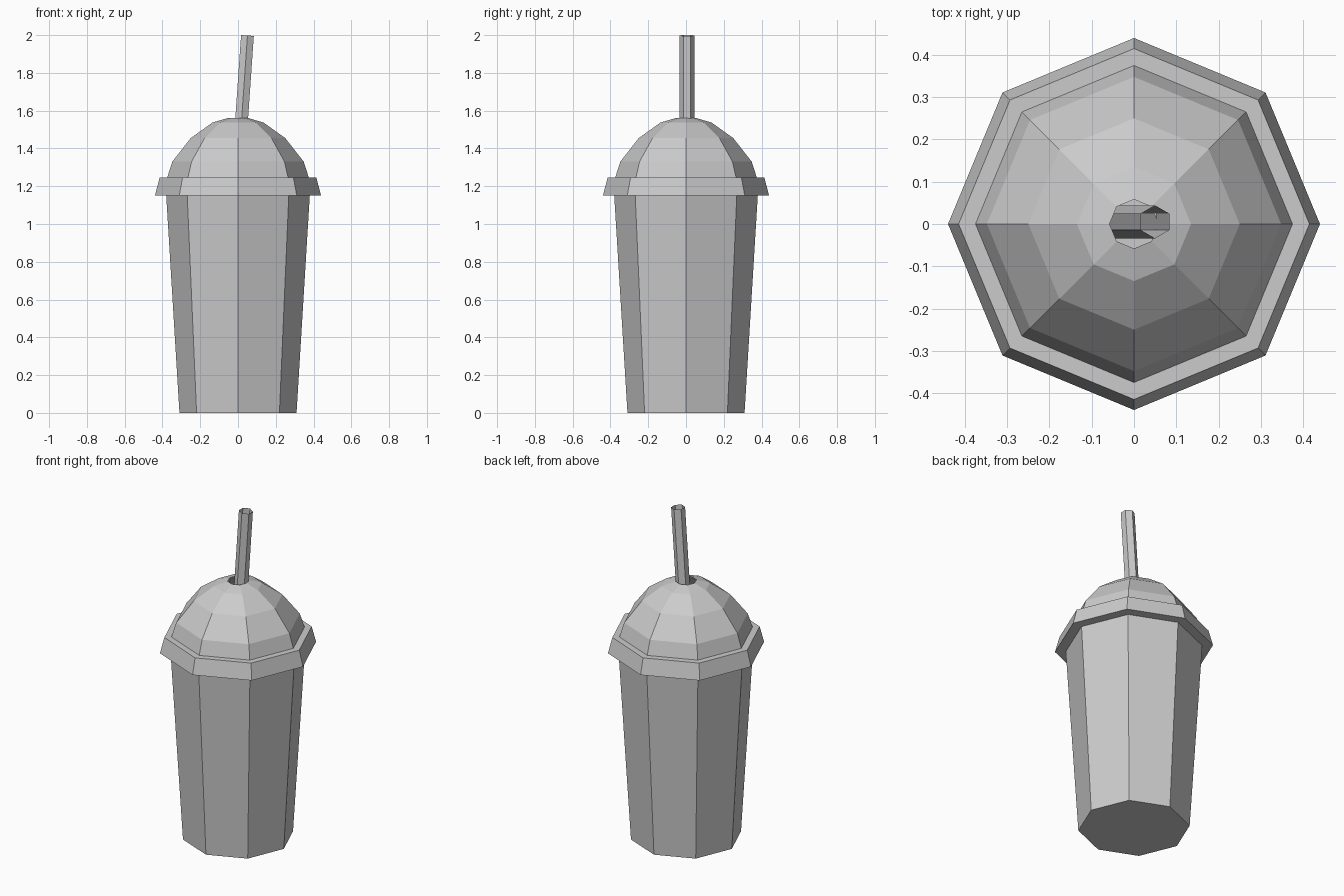
import bpy, bmesh, math
from mathutils import Vector

if "Cube" in bpy.data.objects:
    bpy.data.objects.remove(bpy.data.objects["Cube"])


def finish(name, bm):
    bmesh.ops.recalc_face_normals(bm, faces=bm.faces)
    mesh = bpy.data.meshes.new(name)
    bm.to_mesh(mesh)
    bm.free()
    obj = bpy.data.objects.new(name, mesh)
    bpy.context.collection.objects.link(obj)
    return obj


def loft(name, rings, sides, start=0.0, axis=Vector((0, 0, 1)), cap_bottom=False):
    """Join polygon rings, each given as (centre, radius), around an axis."""
    bm = bmesh.new()
    rot = Vector((0, 0, 1)).rotation_difference(axis)
    loops = []
    for centre, r in rings:
        angles = [start + 2 * math.pi * i / sides for i in range(sides)]
        loops.append([bm.verts.new(Vector(centre) + rot @ Vector((r * math.cos(a), r * math.sin(a), 0)))
                      for a in angles])
    for a, b in zip(loops, loops[1:]):
        for i in range(sides):
            j = (i + 1) % sides
            bm.faces.new((a[i], a[j], b[j], b[i]))
    if cap_bottom:
        bm.faces.new(loops[0][::-1])
    return finish(name, bm)


def lathe(name, profile, **kw):
    return loft(name, [((0, 0, z), r) for r, z in profile], 8, **kw)


# Tapered eight-sided cup
lathe("cup", [(0.31, 0), (0.38, 1.15)], cap_bottom=True)

# Domed lid: underside, flared rim, ledge, then dome up to the straw hole
lathe("dome_lid", [(0.38, 1.15), (0.44, 1.15), (0.415, 1.245), (0.375, 1.245),
                   (0.348, 1.33), (0.25, 1.455), (0.135, 1.537), (0.058, 1.56)])

# Open, leaning six-sided straw
bottom, top = Vector((-0.085, 0.005, 0.05)), Vector((0.05, 0.005, 1.998))
loft("straw", [(bottom, 0.039), (top, 0.039)], 6, start=math.pi / 6,
     axis=(top - bottom).normalized())
